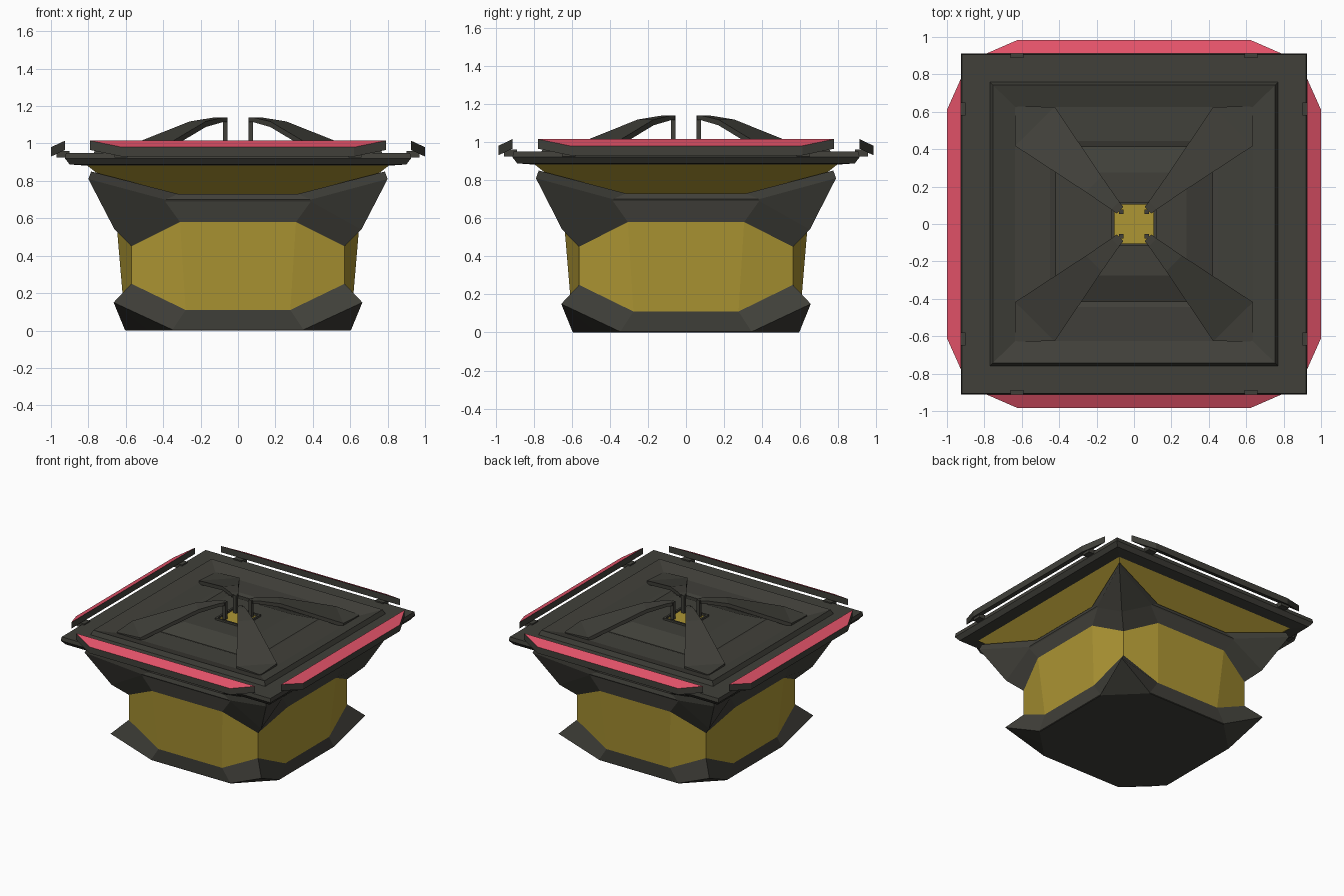
import bpy, bmesh, math
from mathutils import Matrix, Vector

if "Cube" in bpy.data.objects:
    bpy.data.objects.remove(bpy.data.objects["Cube"])

YS = 0.985  # the model is slightly shallower than wide


def mat(name, col):
    m = bpy.data.materials.new(name)
    m.diffuse_color = (*col, 1)
    m.use_nodes = True
    m.node_tree.nodes["Principled BSDF"].inputs["Base Color"].default_value = m.diffuse_color
    return m


DARK = mat("charcoal", (0.052, 0.051, 0.042))
GOLD = mat("gold", (0.42, 0.305, 0.034))
PINK = mat("pink", (0.76, 0.085, 0.14))


def finish(bm, name, mats, fix=True):
    if fix:
        bmesh.ops.recalc_face_normals(bm, faces=bm.faces)
    me = bpy.data.meshes.new(name)
    bm.to_mesh(me)
    bm.free()
    for m in mats:
        me.materials.append(m)
    ob = bpy.data.objects.new(name, me)
    bpy.context.collection.objects.link(ob)
    ob.scale = (1, YS, 1)
    return ob


def loft(bm, rings, colours=None, cap0=True, cap1=True, cap1_mat=0):
    rows = [[bm.verts.new(p) for p in r] for r in rings]
    n = len(rows[0])
    for i in range(len(rows) - 1):
        for j in range(n):
            k = (j + 1) % n
            f = bm.faces.new((rows[i][j], rows[i][k], rows[i + 1][k], rows[i + 1][j]))
            f.material_index = colours[i] if colours else 0
    if cap0:
        bm.faces.new(rows[0][::-1])
    if cap1:
        bm.faces.new(rows[-1]).material_index = cap1_mat


def quarter(p, k):
    return Matrix.Rotation(math.pi / 2 * k, 3, 'Z') @ Vector(p)


def ring12(a, d, zm, c, zc):
    """Ring with a straight middle on each side and one point per corner."""
    return [quarter(p, k) for k in range(4)
            for p in ((-a, -d, zm), (a, -d, zm), (c, -c, zc))]


def square(h, z):
    return [quarter((h, -h, z), k) for k in range(4)]


# body: dark spiked base, gold walls, dark flared crown, gold hopper
bm = bmesh.new()
loft(bm, [ring12(*r) for r in (
    (.35, .60, 0, .475, 0),
    (.35, .605, .004, .665, .15),
    (.28, .61, .11, .57, .25),
    (.31, .65, .58, .57, .45),
    (.39, .665, .69, .66, .54),
    (.39, .67, .70, .80, .81),
    (.32, .66, .73, .785, .85),
    (.32, .60, .72, .60, .72),
    (.32, .81, .885, .81, .885))],
    [0, 0, 1, 0, 0, 0, 0, 1])
finish(bm, "lantern_body", [DARK, GOLD])

# roof plate with raised rim, sunken tray and stepped centre
bm = bmesh.new()
loft(bm, [square(*s) for s in (
    (.79, .88), (.90, .888), (.925, .92), (.92, .95), (.77, .95), (.755, .985),
    (.635, .95), (.45, .955), (.42, .945), (.28, 1.0), (.12, 1.0),
    (.12, 1.015), (.105, 1.015), (.105, 1.0))], cap1_mat=1)
finish(bm, "roof_plate", [DARK, GOLD])

# pink-topped slanted slabs along the four edges, each on two brackets
bm = bmesh.new()
for k in range(4):
    def slab(drop):
        return [quarter((x, -y, z - drop), k) for x, y, z in (
            (-.79, .925, 1.015), (-.62, 1.0, .98), (.62, 1.0, .98), (.79, .925, 1.015))]
    loft(bm, [slab(.05), slab(0)], cap1_mat=1)
    for sx in (-1, 1):
        def foot(z):
            return [quarter((sx * .625 + dx, -y, z), k) for dx, y in (
                (-.035, .97), (.035, .97), (.035, .90), (-.035, .90))]
        loft(bm, [foot(.925), foot(.96)])
finish(bm, "edge_slabs", [DARK, PINK])

# four arched fins rising from the tray corners, each ending in a thin post
bm = bmesh.new()
for k in range(4):
    def section(t, w, z, th):
        e = w * .707
        return [quarter(p, k) for p in (
            (t - e, -t - e, z), (t + e, -t + e, z),
            (t + e, -t + e, z - th), (t - e, -t - e, z - th))]
    loft(bm, [section(*s) for s in (
        (.63, .01, .957, .02), (.53, .15, .968, .03), (.215, .06, 1.118, .03),
        (.10, .03, 1.14, .025), (.075, .025, 1.14, .025))])

    def post(z):
        return [quarter((x, -y, z), k) for x, y in (
            (.055, .055), (.055, .08), (.08, .08), (.08, .055))]
    loft(bm, [post(.99), post(1.14)])
finish(bm, "corner_fins", [DARK])
